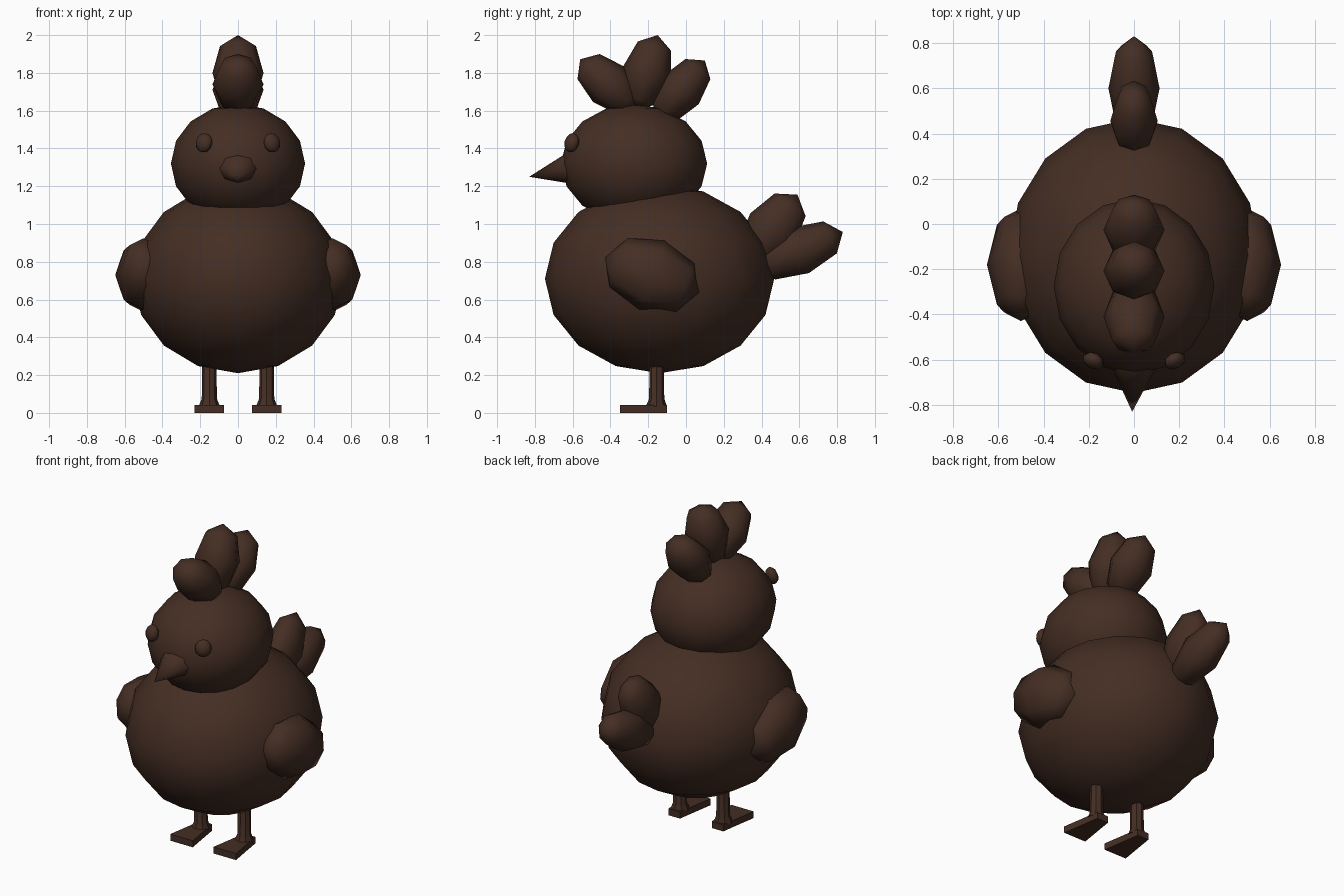
import bpy, bmesh, math
from mathutils import Matrix, Vector

if "Cube" in bpy.data.objects:
    bpy.data.objects.remove(bpy.data.objects["Cube"])

brown = bpy.data.materials.new("dark_brown")
brown.diffuse_color = (0.058, 0.027, 0.017, 1)
brown.use_nodes = True
brown.node_tree.nodes["Principled BSDF"].inputs["Base Color"].default_value = brown.diffuse_color


def finish(name, bm, sharp=None):
    """Turn a bmesh into a shaded, coloured object."""
    bmesh.ops.recalc_face_normals(bm, faces=bm.faces)
    mesh = bpy.data.meshes.new(name)
    bm.to_mesh(mesh)
    bm.free()
    mesh.materials.append(brown)
    mesh.shade_smooth()
    obj = bpy.data.objects.new(name, mesh)
    bpy.context.collection.objects.link(obj)
    if sharp:
        bpy.ops.object.select_all(action='DESELECT')
        obj.select_set(True)
        bpy.context.view_layer.objects.active = obj
        bpy.ops.object.shade_smooth_by_angle(angle=math.radians(sharp))
    return obj


def ellipsoid(name, center, radii, axis=(0, 1), turn=0, segs=8, rings=4):
    """Ellipsoid whose pole points along axis = (y, z), then turned about z."""
    tilt = math.atan2(-axis[0], axis[1])
    mat = (Matrix.Translation(center) @ Matrix.Rotation(turn, 4, 'Z')
           @ Matrix.Rotation(tilt, 4, 'X') @ Matrix.Diagonal((*radii, 1)))
    bm = bmesh.new()
    bmesh.ops.create_uvsphere(bm, u_segments=segs, v_segments=rings, radius=1, matrix=mat)
    return finish(name, bm)


def loft(name, loops, sharp):
    """Skin closed loops of equal length and cap both ends."""
    bm = bmesh.new()
    rows = [[bm.verts.new(p) for p in loop] for loop in loops]
    n = len(rows[0])
    for a, b in zip(rows, rows[1:]):
        for i in range(n):
            j = (i + 1) % n
            bm.faces.new((a[i], a[j], b[j], b[i]))
    bm.faces.new(rows[0])
    bm.faces.new(rows[-1])
    return finish(name, bm, sharp)


# Body and head
ellipsoid("body", (0, -0.14, 0.71), (0.555, 0.607, 0.5), segs=16, rings=8)
ellipsoid("head", (0, -0.275, 1.32), (0.355, 0.387, 0.315), segs=16, rings=8)

# Comb: three lobes fanned from front to back
ellipsoid("comb_front", (0, -0.41, 1.74), (0.135, 0.125, 0.2), (-0.75, 0.66))
ellipsoid("comb_middle", (0, -0.207, 1.80), (0.135, 0.13, 0.208), (0.275, 0.96))
ellipsoid("comb_back", (0, -0.026, 1.71), (0.135, 0.12, 0.2), (0.63, 0.78))

# Tail: two feathers
ellipsoid("tail_upper", (0, 0.456, 0.971), (0.105, 0.144, 0.228), (0.59, 0.81))
ellipsoid("tail_lower", (0, 0.60, 0.86), (0.113, 0.13, 0.25), (0.92, 0.39))

# Beak: eight-sided cone pushed into the face
bm = bmesh.new()
tip = bm.verts.new((-0.008, -0.83, 1.25))
base = []
for i in range(8):
    t = math.tau * i / 8
    base.append(bm.verts.new((0.1 * math.cos(t), -0.63, 1.297 + 0.08 * math.sin(t))))
for i in range(8):
    bm.faces.new((base[i], base[(i + 1) % 8], tip))
bm.faces.new(base)
finish("beak", bm, 60)

for side, tag in ((-1, "left"), (1, "right")):
    # Eyes, flattened against the head
    ellipsoid("eye_" + tag, (0.18 * side, -0.605, 1.43), (0.05, 0.035, 0.052),
              (0.25, 0.97), turn=0.5 * side, segs=8, rings=6)
    # Wings
    ellipsoid("wing_" + tag, (0.5 * side, -0.18, 0.73), (0.15, 0.195, 0.266), (0.249, -0.093))
    # Legs, flaring out at the ankle
    x = 0.152 * side
    rings = []
    for y, z, r in ((-0.157, 0.035, 0.056), (-0.155, 0.075, 0.04), (-0.155, 0.33, 0.038)):
        rings.append([(x + r * math.cos(math.tau * i / 8),
                       y + r * math.sin(math.tau * i / 8), z) for i in range(8)])
    loft("leg_" + tag, rings, 40)
    # Feet: plates that widen toward the toes
    outline = [(-0.04, -0.1), (0.04, -0.1), (0.055, -0.2), (0.079, -0.35),
               (-0.079, -0.35), (-0.055, -0.2)]
    loft("foot_" + tag, [[(x + px, py, z) for px, py in outline] for z in (0, 0.042)], 30)
